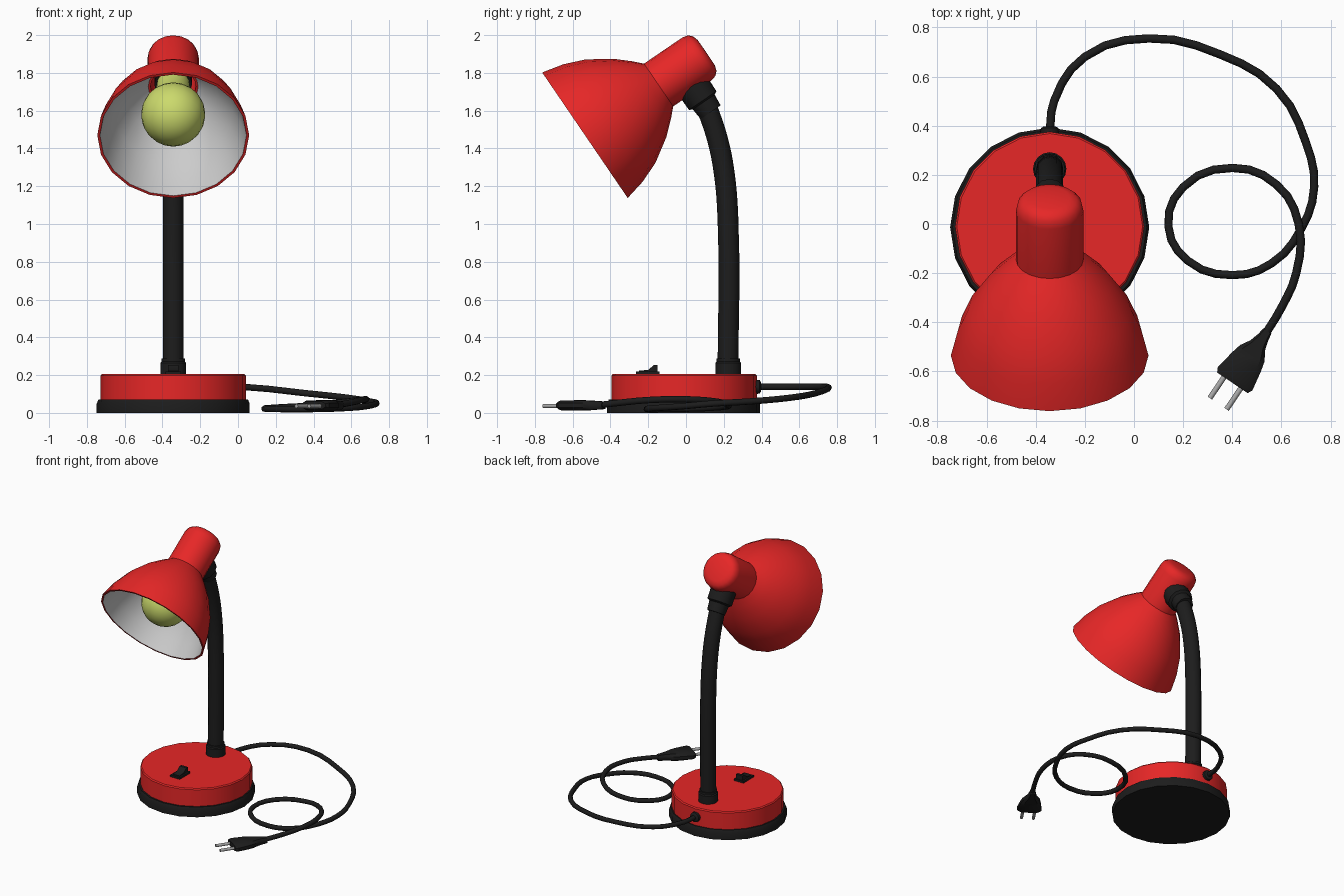
import bpy, bmesh, math
from mathutils import Vector

if "Cube" in bpy.data.objects:
    bpy.data.objects.remove(bpy.data.objects["Cube"])


def material(name, rgb):
    m = bpy.data.materials.new(name)
    m.diffuse_color = (*rgb, 1)
    m.use_nodes = True
    m.node_tree.nodes["Principled BSDF"].inputs["Base Color"].default_value = m.diffuse_color
    return m


RED = material("red_paint", (0.8, 0.02, 0.02))
BLACK = material("black_plastic", (0.012, 0.012, 0.012))
WHITE = material("white_enamel", (0.8, 0.8, 0.8))
GLOW = material("bulb_glass", (0.6, 0.7, 0.15))
STEEL = material("steel", (0.4, 0.4, 0.4))


def finish(obj, angle=35):
    bpy.ops.object.select_all(action='DESELECT')
    obj.select_set(True)
    bpy.context.view_layer.objects.active = obj
    bpy.ops.object.shade_smooth_by_angle(angle=math.radians(angle))
    return obj


def mesh_object(name, bm, mats):
    bmesh.ops.remove_doubles(bm, verts=bm.verts, dist=1e-5)
    bmesh.ops.recalc_face_normals(bm, faces=bm.faces)
    me = bpy.data.meshes.new(name)
    bm.to_mesh(me)
    bm.free()
    for m in mats:
        me.materials.append(m)
    obj = bpy.data.objects.new(name, me)
    bpy.context.collection.objects.link(obj)
    return finish(obj)


def lathe(name, profile, mats, origin, axis=(0, 0, 1), segs=20, loop=False, second=()):
    """Spin (radius, distance) pairs about an axis; rows in second use the second material."""
    rot = Vector((0, 0, 1)).rotation_difference(Vector(axis))
    bm = bmesh.new()
    rings = []
    for r, t in profile:
        r = max(r, 1e-7)
        rings.append([bm.verts.new(Vector(origin) + rot @ Vector(
            (r * math.cos(2 * math.pi * i / segs), r * math.sin(2 * math.pi * i / segs), t)))
            for i in range(segs)])
    n = len(rings)
    for k in range(n if loop else n - 1):
        a, b = rings[k], rings[(k + 1) % n]
        for i in range(segs):
            j = (i + 1) % segs
            f = bm.faces.new((a[i], a[j], b[j], b[i]))
            f.material_index = 1 if k in second else 0
    return mesh_object(name, bm, mats)


def tube(name, points, radius, mat, res=2, steps=3):
    """Round tube along a smooth path."""
    cu = bpy.data.curves.new(name, 'CURVE')
    cu.dimensions = '3D'
    cu.bevel_depth, cu.bevel_resolution = radius, res
    cu.use_fill_caps = True
    cu.resolution_u = steps
    sp = cu.splines.new('BEZIER')
    sp.bezier_points.add(len(points) - 1)
    for bp, p in zip(sp.bezier_points, points):
        bp.co = p
        bp.handle_left_type = bp.handle_right_type = 'AUTO'
    cu.materials.append(mat)
    obj = bpy.data.objects.new(name, cu)
    bpy.context.collection.objects.link(obj)
    bpy.ops.object.select_all(action='DESELECT')
    obj.select_set(True)
    bpy.context.view_layer.objects.active = obj
    bpy.ops.object.convert(target='MESH')
    return finish(bpy.context.object, 50)


def loft(name, sections, mat):
    """Skin a list of equal-length point rings and cap both ends."""
    bm = bmesh.new()
    rings = [[bm.verts.new(p) for p in s] for s in sections]
    n = len(rings[0])
    for a, b in zip(rings, rings[1:]):
        for i in range(n):
            bm.faces.new((a[i], a[(i + 1) % n], b[(i + 1) % n], b[i]))
    bm.faces.new(rings[0])
    bm.faces.new(rings[-1])
    return mesh_object(name, bm, [mat])


X = -0.343  # lamp centre line

# Base: black foot and red drum
lathe("foot", [(0, 0), (0.405, 0), (0.405, 0.05), (0.395, 0.072), (0, 0.072)], [BLACK], (X, -0.013, 0))
lathe("base_drum", [(0, 0.07), (0.385, 0.07), (0.385, 0.197), (0.378, 0.205), (0, 0.205)],
      [RED], (X, -0.01, 0))

# Rocker switch on top of the base
def box_profile(name, yz, half_width, mat):
    loft(name, [[(X + s * half_width, y, z) for y, z in yz] for s in (-1, 1)], mat)

box_profile("switch_frame", [(-0.265, 0.2), (-0.14, 0.2), (-0.14, 0.219), (-0.265, 0.219)], 0.04, BLACK)
box_profile("switch_rocker", [(-0.25, 0.21), (-0.15, 0.21), (-0.15, 0.253), (-0.17, 0.253),
                              (-0.2, 0.228), (-0.25, 0.223)], 0.028, BLACK)

# Arm with its lower collar
lathe("arm_collar", [(0, 0.2), (0.068, 0.2), (0.068, 0.265), (0.062, 0.272), (0.062, 0.288), (0, 0.288)],
      [BLACK], (X, 0.224, 0), segs=16)
tube("arm", [(X, 0.222, 0.2), (X, 0.222, 1.03), (X, 0.2, 1.286), (X, 0.165, 1.455), (X, 0.11, 1.62)],
     0.055, BLACK, res=4, steps=4)

# Lamp head, spun about the tilted axis running back from the opening
HEAD = (X, -0.535, 1.47)
BACK = (0, 0.826, 0.563)
UP = (0, -0.563, 0.826)
lathe("head_joint", [(0, -0.01), (0.064, -0.01), (0.07, 0.055), (0.088, 0.065), (0.09, 0.16), (0, 0.16)],
      [BLACK], (X, 0.125, 1.6), UP, segs=12)
outer = [(0.134, 0.475), (0.18, 0.43), (0.25, 0.352), (0.33, 0.228), (0.375, 0.116), (0.402, 0)]
inner = [(r - 0.014, max(t - 0.008, 0)) for r, t in reversed(outer)]
lathe("shade", outer + inner, [RED, WHITE], HEAD, BACK, loop=True, second=range(6, 11))
lathe("socket_housing", [(0.12, 0.455), (0.137, 0.455), (0.137, 0.715), (0.13, 0.748), (0.11, 0.768),
                         (0.08, 0.777), (0, 0.778), (0, 0.68), (0.12, 0.68), (0.12, 0.455)],
      [RED], HEAD, BACK)

# Bulb with neck reaching into the socket
globe = [(0.17 * math.sin(a), 0.195 - 0.17 * math.cos(a))
         for a in (math.radians(d) for d in range(0, 141, 14))]
lathe("bulb", globe + [(0.095, 0.36), (0.09, 0.44), (0.085, 0.5), (0, 0.5)], [GLOW], HEAD, BACK)
lathe("bulb_holder", [(0, 0.48), (0.1, 0.48), (0.1, 0.69), (0, 0.69)], [BLACK], HEAD, BACK, segs=16)

# Power cable and the strain relief where it leaves the base
lathe("strain_relief", [(0, -0.04), (0.04, -0.04), (0.036, 0.02), (0.026, 0.026), (0, 0.026)],
      [BLACK], (X, 0.37, 0.138), (0, 1, 0), segs=12)
tube("cable", [
    (X, 0.37, 0.138), (-0.325, 0.5, 0.138), (-0.2, 0.68, 0.138), (0.06, 0.755, 0.135), (0.35, 0.69, 0.105),
    (0.58, 0.55, 0.08), (0.7, 0.33, 0.06), (0.733, 0.15, 0.05), (0.68, -0.02, 0.035), (0.56, -0.16, 0.025),
    (0.4, -0.208, 0.02), (0.22, -0.15, 0.02), (0.14, -0.01, 0.022), (0.2, 0.15, 0.028), (0.4, 0.228, 0.04),
    (0.58, 0.16, 0.06), (0.67, 0.0, 0.072), (0.66, -0.2, 0.068), (0.6, -0.34, 0.055), (0.53, -0.455, 0.042)],
    0.017, BLACK)

# Plug: flared flat body and two pins
START = Vector((0.543, -0.435, 0.04))
D = Vector((-0.56, -0.828, 0))
S = Vector((0.828, -0.56, 0))
sections = []
for dist, w, h in [(0, 0.02, 0.02), (0.03, 0.024, 0.022), (0.07, 0.036, 0.024), (0.11, 0.06, 0.026),
                   (0.15, 0.07, 0.027), (0.235, 0.085, 0.026), (0.255, 0.075, 0.02)]:
    c = START + D * dist
    sections.append([c + S * (w * a) + Vector((0, 0, h * b)) for a, b in
                     [(1, .45), (.7, 1), (-.7, 1), (-1, .45), (-1, -.45), (-.7, -1), (.7, -1), (1, -.45)]])
loft("plug_body", sections, BLACK)
for side, label in ((-1, "left"), (1, "right")):
    p = START + S * (0.041 * side) - Vector((0, 0, 0.004))
    tube("plug_pin_" + label, [p + D * 0.24, p + D * 0.358], 0.011, STEEL, steps=1)
